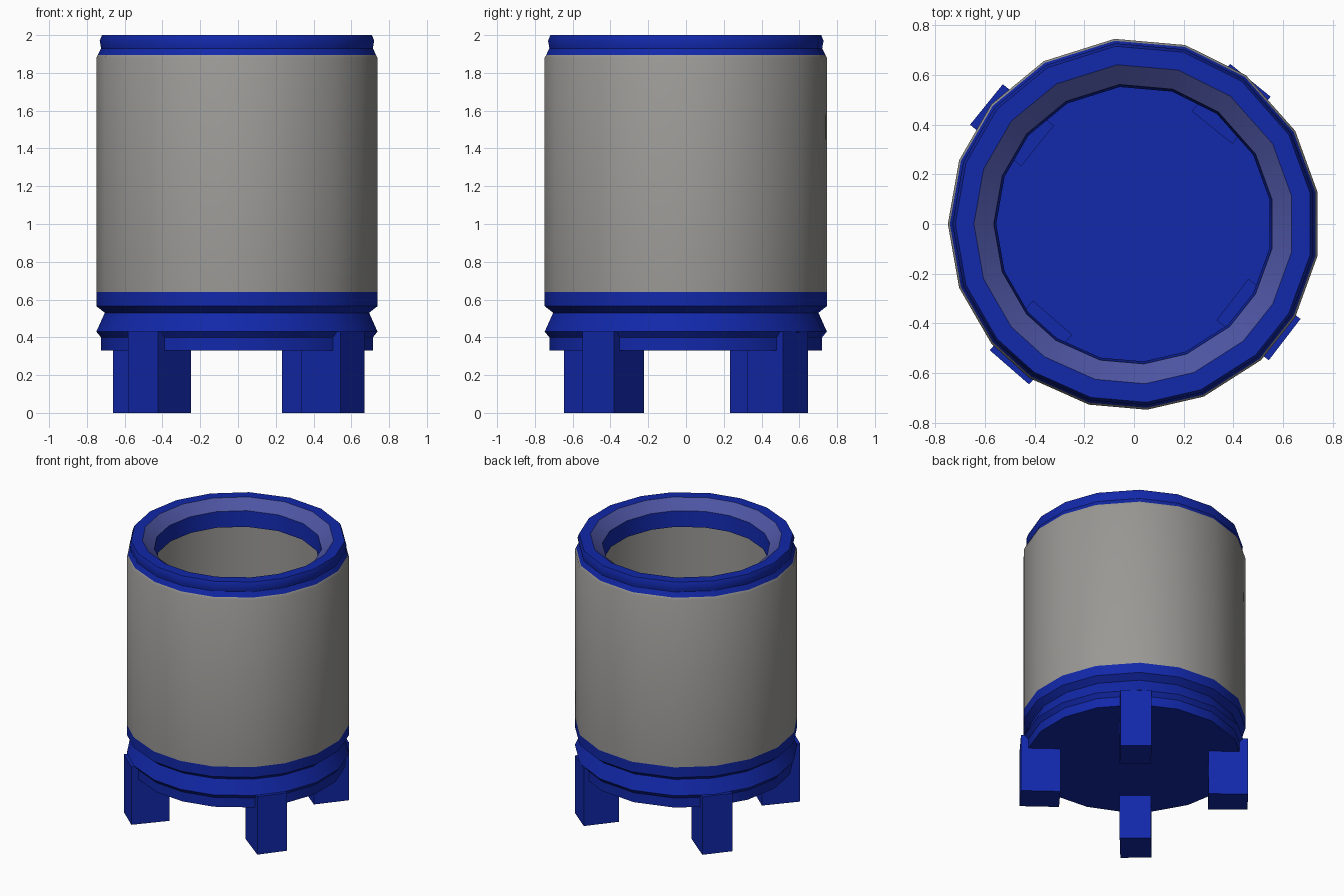
import bpy, bmesh
from math import cos, sin, radians
from mathutils import Matrix

cube = bpy.data.objects.get("Cube")
if cube:
    bpy.data.objects.remove(cube, do_unlink=True)


def material(name, rgb):
    mat = bpy.data.materials.new(name)
    mat.use_nodes = True
    mat.diffuse_color = (*rgb, 1)
    mat.node_tree.nodes["Principled BSDF"].inputs["Base Color"].default_value = (*rgb, 1)
    return mat


blue = material("deep blue", (0.006, 0.021, 0.4))
grey = material("warm grey", (0.32, 0.315, 0.3))
lavender = material("pale blue", (0.075, 0.09, 0.36))

# Slightly uneven corner angles of the 18-sided barrel
ANGLES = [10, 30, 53, 74, 96, 119, 140, 160, 180,
          200, 220, 236, 256, 274, 292, 313, 330, 350]


def finish(name, bm, mat, sharp=35):
    mesh = bpy.data.meshes.new(name)
    bm.to_mesh(mesh)
    bm.free()
    mesh.materials.append(mat)
    obj = bpy.data.objects.new(name, mesh)
    bpy.context.collection.objects.link(obj)
    bpy.ops.object.select_all(action='DESELECT')
    obj.select_set(True)
    bpy.context.view_layer.objects.active = obj
    bpy.ops.object.shade_smooth_by_angle(angle=radians(sharp))
    return obj


def lathe(name, profile, mat, cap_start=False, cap_end=False):
    """Sweep (radius, height) points around z; outward when the profile rises."""
    bm = bmesh.new()
    rings = [[bm.verts.new((r * cos(radians(a)), r * sin(radians(a)), z)) for a in ANGLES]
             for r, z in profile]
    n = len(ANGLES)
    for low, high in zip(rings, rings[1:]):
        for i in range(n):
            j = (i + 1) % n
            bm.faces.new((low[i], low[j], high[j], high[i]))
    if cap_start:
        bm.faces.new(rings[0][::-1])
    if cap_end:
        bm.faces.new(rings[-1])
    return finish(name, bm, mat)


# Blue base with a waist groove, open inside down to the floor
lathe("base", [(0.725, 0.33), (0.725, 0.4), (0.75, 0.43), (0.705, 0.53),
               (0.75, 0.565), (0.75, 0.64)], blue, cap_start=True)
lathe("floor", [(0.7, 0.64), (0.69, 0.41)], blue, cap_end=True)

# Grey barrel wall, outside and inside
lathe("barrel_wall", [(0.75, 0.64), (0.75, 1.88), (0.742, 1.895)], grey)
lathe("barrel_lining", [(0.7, 1.82), (0.7, 0.64)], grey)

# Rounded blue rim with a paler inner bevel
lathe("rim_outside", [(0.742, 1.895), (0.725, 1.93), (0.732, 1.97),
                      (0.72, 2.0), (0.645, 2.0)], blue)
lathe("rim_bevel", [(0.645, 2.0), (0.565, 1.935)], lavender)
lathe("rim_inside", [(0.565, 1.935), (0.555, 1.82), (0.7, 1.82)], blue)

# Four block legs set on the diagonals
LEGS = {"back_left_leg": (51, 0.745), "back_right_leg": (141, 0.765),
        "front_right_leg": (229, 0.765), "front_left_leg": (322.5, 0.765)}
for name, (angle, outer) in LEGS.items():
    inner, height = 0.5, 0.43
    bm = bmesh.new()
    bmesh.ops.create_cube(bm, size=1, matrix=(
        Matrix.Rotation(radians(angle), 4, 'Z')
        @ Matrix.Translation(((inner + outer) / 2, 0, height / 2))
        @ Matrix.Diagonal((outer - inner, 0.21, height, 1))))
    finish(name, bm, blue)
